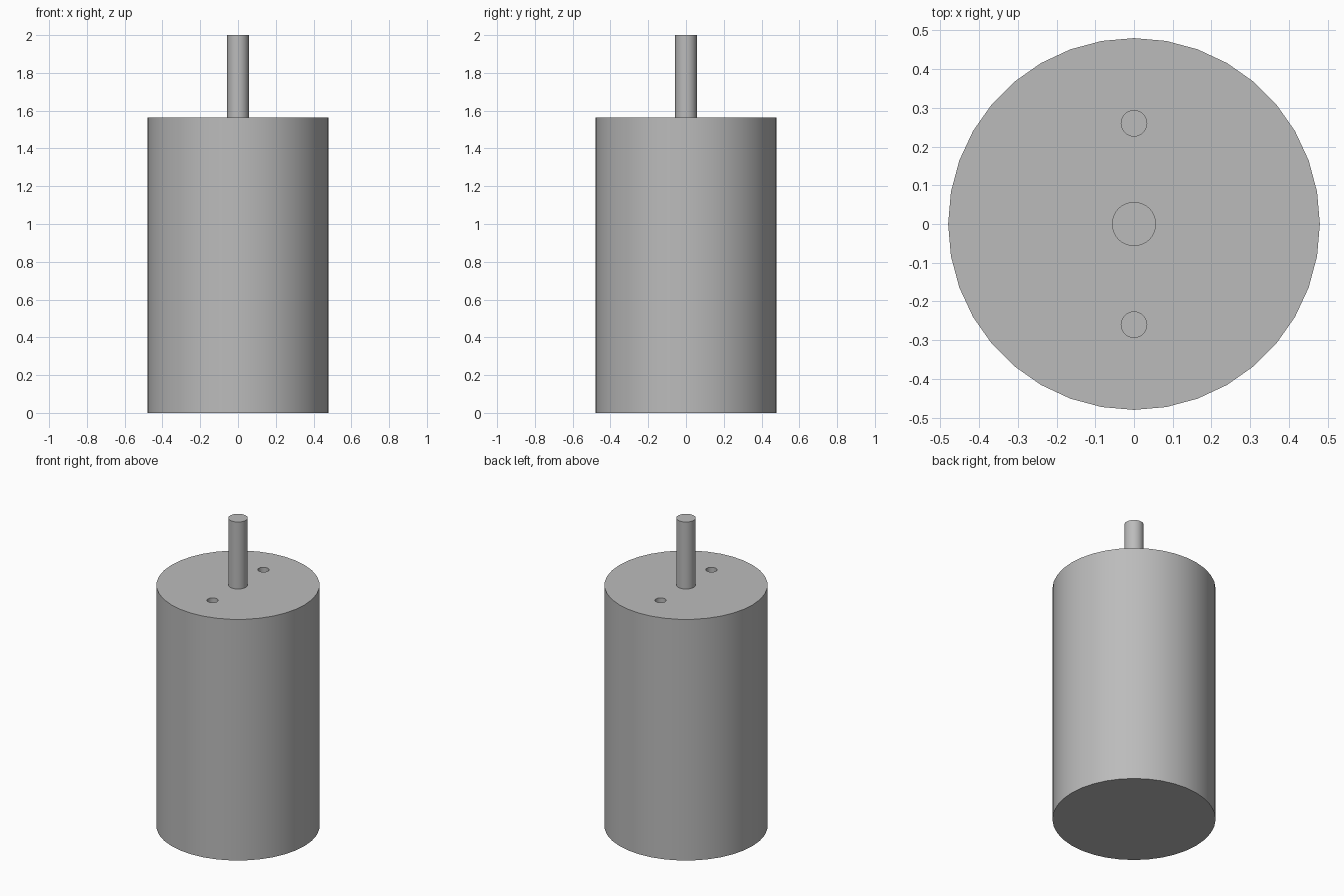
import bpy
import math

BODY_RADIUS, BODY_TOP = 0.48, 1.565
SHAFT_RADIUS, SHAFT_TOP = 0.057, 2.0
HOLE_RADIUS, HOLE_OFFSET, HOLE_DEPTH = 0.033, 0.26, 0.2

cube = bpy.data.objects.get("Cube")
if cube:
    bpy.data.objects.remove(cube, do_unlink=True)

steel = bpy.data.materials.new("grey_steel")
steel.use_nodes = True
grey = (0.5, 0.5, 0.5, 1)
steel.diffuse_color = grey
steel.node_tree.nodes["Principled BSDF"].inputs["Base Color"].default_value = grey


def cylinder(name, radius, bottom, top, y=0, sides=36):
    """Upright cylinder between two heights."""
    bpy.ops.mesh.primitive_cylinder_add(
        vertices=sides, radius=radius, depth=top - bottom,
        location=(0, y, (bottom + top) / 2))
    obj = bpy.context.object
    obj.name = name
    obj.data.materials.append(steel)
    return obj


def smooth(obj):
    bpy.ops.object.select_all(action="DESELECT")
    obj.select_set(True)
    bpy.context.view_layer.objects.active = obj
    bpy.ops.object.shade_smooth_by_angle(angle=math.radians(30))


# Motor can with two blind mounting holes in its top face
body = cylinder("motor_body", BODY_RADIUS, 0, BODY_TOP)
for side in (-1, 1):
    cutter = cylinder("mounting_hole_cutter", HOLE_RADIUS,
                      BODY_TOP - HOLE_DEPTH, BODY_TOP + HOLE_DEPTH,
                      side * HOLE_OFFSET)
    cutter.hide_render = True
    cut = body.modifiers.new("mounting_hole", "BOOLEAN")
    cut.operation = "DIFFERENCE"
    cut.solver = "EXACT"
    cut.object = cutter
    bpy.context.view_layer.objects.active = body
    bpy.ops.object.modifier_apply(modifier=cut.name)
    bpy.data.objects.remove(cutter, do_unlink=True)
smooth(body)

# Output shaft standing on the top face
shaft = cylinder("output_shaft", SHAFT_RADIUS, BODY_TOP, SHAFT_TOP)
smooth(shaft)
